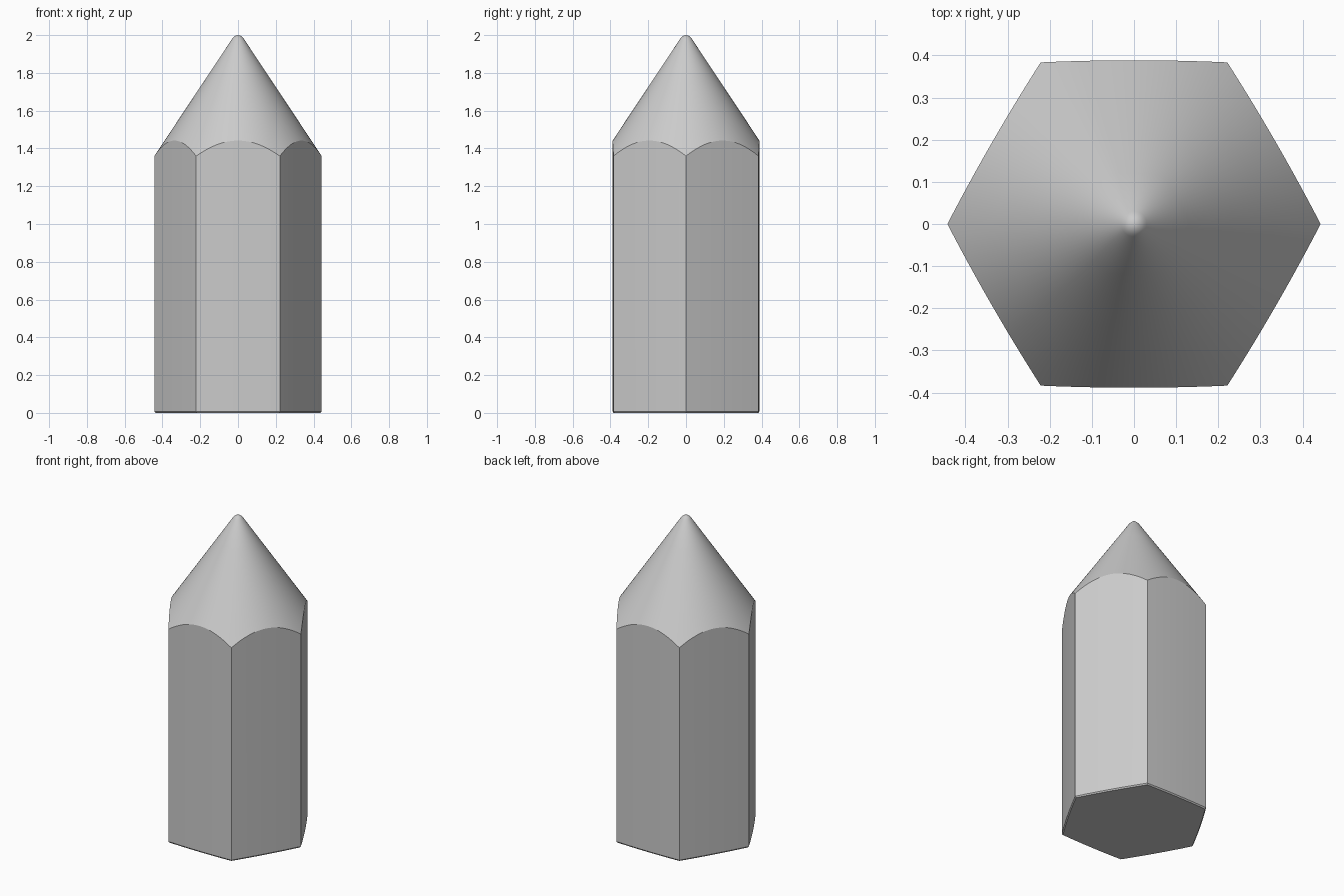
import bpy, bmesh, math
from mathutils import Vector

if "Cube" in bpy.data.objects:
    bpy.data.objects.remove(bpy.data.objects["Cube"])

SEG = 16            # points per hexagon side
CORNER = 0.443      # hexagon corner radius
BULGE = 0.005       # slight outward bow of each flat


def cone_z(r):
    return 1.36 + (CORNER - r) * 1.505


# Hexagon outline with gently bowed sides
outline = []
for k in range(6):
    a, b = [Vector((math.cos(math.radians(60 * i)), math.sin(math.radians(60 * i)))) * CORNER
            for i in (k, k + 1)]
    normal = (a + b).normalized()
    for j in range(SEG):
        t = j / SEG
        outline.append(a.lerp(b, t) + normal * BULGE * 4 * t * (1 - t))

bm = bmesh.new()


def ring(fn):
    return [bm.verts.new(fn(p)) for p in outline]


def on_cone(f):
    def fn(p):
        r = p.length * (1 - f) + 0.03 * f
        q = p.normalized() * r
        return (q.x, q.y, cone_z(r))
    return fn


def circle(r, z):
    return lambda p: (*(p.normalized() * r), z)


# Base, shaft, sharpened cone and rounded tip
rings = [ring(lambda p: (*(p * 0.985), 0)),
         ring(lambda p: (*p, 0.008)),
         ring(on_cone(0))]
rings += [ring(on_cone(f)) for f in (0.25, 0.5, 0.75, 1)]
rings += [ring(circle(r, z)) for r, z in ((0.024, 1.988), (0.015, 1.996))]

n = len(outline)
for lo, hi in zip(rings, rings[1:]):
    for i in range(n):
        j = (i + 1) % n
        bm.faces.new((lo[i], lo[j], hi[j], hi[i]))
bm.faces.new(rings[0][::-1])
tip = bm.verts.new((0, 0, 2))
for i in range(n):
    bm.faces.new((rings[-1][i], rings[-1][(i + 1) % n], tip))

mesh = bpy.data.meshes.new("pencil_body")
bm.to_mesh(mesh)
bm.free()
obj = bpy.data.objects.new("pencil_body", mesh)
bpy.context.collection.objects.link(obj)
bpy.context.view_layer.objects.active = obj
obj.select_set(True)
bpy.ops.object.shade_smooth_by_angle(angle=math.radians(30))
